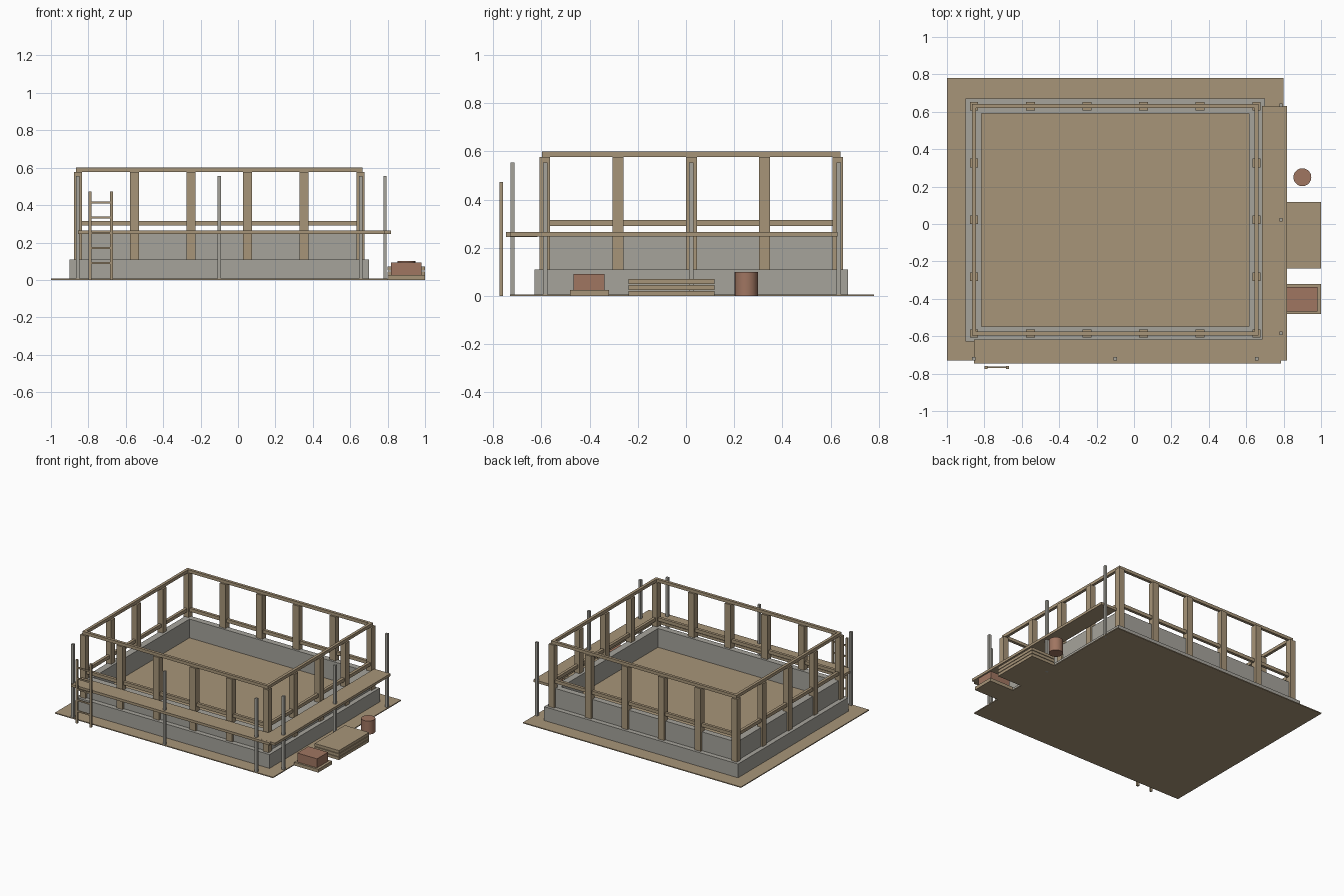
import bpy

cube = bpy.data.objects.get("Cube")
if cube:
    bpy.data.objects.remove(cube, do_unlink=True)


def material(name, rgb):
    m = bpy.data.materials.new(name)
    m.use_nodes = True
    m.diffuse_color = (*rgb, 1)
    m.node_tree.nodes["Principled BSDF"].inputs["Base Color"].default_value = (*rgb, 1)
    return m


WOOD = material("tan wood", (0.39, 0.30, 0.19))
CONCRETE = material("grey concrete", (0.38, 0.37, 0.33))
BRICK = material("brick red", (0.35, 0.18, 0.12))


def finish(obj, name, mat):
    obj.name = name
    obj.data.name = name
    obj.data.materials.append(mat)
    return obj


def box(name, xs, ys, zs, mat):
    """Box given by its extent along each axis."""
    spans = (xs, ys, zs)
    bpy.ops.mesh.primitive_cube_add(size=1, location=[(a + b) / 2 for a, b in spans])
    obj = bpy.context.object
    obj.scale = [b - a for a, b in spans]
    bpy.ops.object.transform_apply(location=False, rotation=False, scale=True)
    return finish(obj, name, mat)


def around(c, width):
    return (c - width / 2, c + width / 2)


# Building centre
CX, CY = -0.1, 0.022


def ring(name, outer, inner, zs, mat):
    """Rectangular ring around the building centre, from half sizes."""
    (ox, oy), (ix, iy) = outer, inner
    verts = []
    for z in zs:
        for hx, hy in (outer, inner):
            verts += [(CX + sx * hx, CY + sy * hy, z)
                      for sx, sy in ((-1, -1), (1, -1), (1, 1), (-1, 1))]
    faces = []
    for i in range(4):
        j = (i + 1) % 4
        faces += [(i, j, j + 8, i + 8),             # outside
                  (j + 4, i + 4, i + 12, j + 12),   # inside
                  (i + 8, j + 8, j + 12, i + 12),   # top
                  (j, i, i + 4, j + 4)]             # bottom
    mesh = bpy.data.meshes.new(name)
    mesh.from_pydata(verts, [], faces)
    obj = bpy.data.objects.new(name, mesh)
    bpy.context.collection.objects.link(obj)
    return finish(obj, name, mat)


# Ground, footing, floor and low wall
box("ground_plate", (-1, 0.8), (-0.73, 0.78), (0, 0.007), WOOD)
ring("footing", (0.8, 0.65), (0.715, 0.57), (0.002, 0.11), CONCRETE)
box("floor_slab", (CX - 0.715, CX + 0.715), (CY - 0.57, CY + 0.57), (0.007, 0.11), WOOD)
ring("low_wall", (0.765, 0.614), (0.715, 0.57), (0.11, 0.25), CONCRETE)

# Timber frame: posts on all four sides, middle and top rails
PX, PY, POST = 0.755, 0.608, 0.044
POST_Z = (0.11, 0.577)
for side, sy in (("front", -1), ("back", 1)):
    for i in range(6):
        x = CX + PX * (i / 2.5 - 1)
        width = POST if i in (0, 5) else 0.05
        box(f"{side}_post_{i + 1}", around(x, width), around(CY + sy * PY, POST), POST_Z, WOOD)
for side, sx in (("right", 1), ("left", -1)):
    for i in range(3):
        y = CY + PY * (i - 1) / 2
        box(f"{side}_post_{i + 1}", around(CX + sx * PX, POST), around(y, 0.046), POST_Z, WOOD)
for name, zs in (("middle_rail", (0.29, 0.315)), ("top_rail", (0.577, 0.6))):
    ring(name, (0.766, 0.619), (0.745, 0.598), zs, WOOD)

# Scaffold walkway and poles
DECK_Z = (0.246, 0.265)
box("front_walkway", (-0.855, 0.785), (-0.747, -0.617), DECK_Z, WOOD)
box("side_walkway", (0.684, 0.817), (-0.73, 0.63), (0.2465, 0.2655), WOOD)
poles = [(x, -0.72) for x in (-0.857, -0.1, 0.657)]
poles += [(0.786, y) for y in (-0.585, 0.022, 0.634)]
for i, (x, y) in enumerate(poles):
    box(f"scaffold_pole_{i + 1}", around(x, 0.018), around(y, 0.018), (0, 0.555), CONCRETE)

# Ladder
LADDER_Y = (-0.774, -0.759)
for side, x in (("left", -0.676), ("right", -0.792)):
    box(f"ladder_{side}_rail", around(x, 0.015), LADDER_Y, (0, 0.473), WOOD)
for i in range(5):
    box(f"ladder_rung_{i + 1}", (-0.79, -0.678), (-0.771, -0.762),
        around(0.09 + 0.081 * i, 0.011), WOOD)

# Stacked lumber, bricks on a pallet, and a barrel
for i in range(3):
    z = 0.025 * i
    box(f"lumber_layer_{i + 1}", (0.8, 1), (-0.238, 0.118), (z, z + 0.021), WOOD)
box("pallet", (0.8, 1), (-0.482, -0.32), (0, 0.025), WOOD)
box("brick_stack", (0.817, 0.98), (-0.468, -0.338), (0.025, 0.092), BRICK)
bpy.ops.mesh.primitive_cylinder_add(vertices=20, radius=0.048, depth=0.1, location=(0.9, 0.25, 0.05))
finish(bpy.context.object, "barrel", BRICK)
bpy.ops.object.shade_smooth_by_angle()
